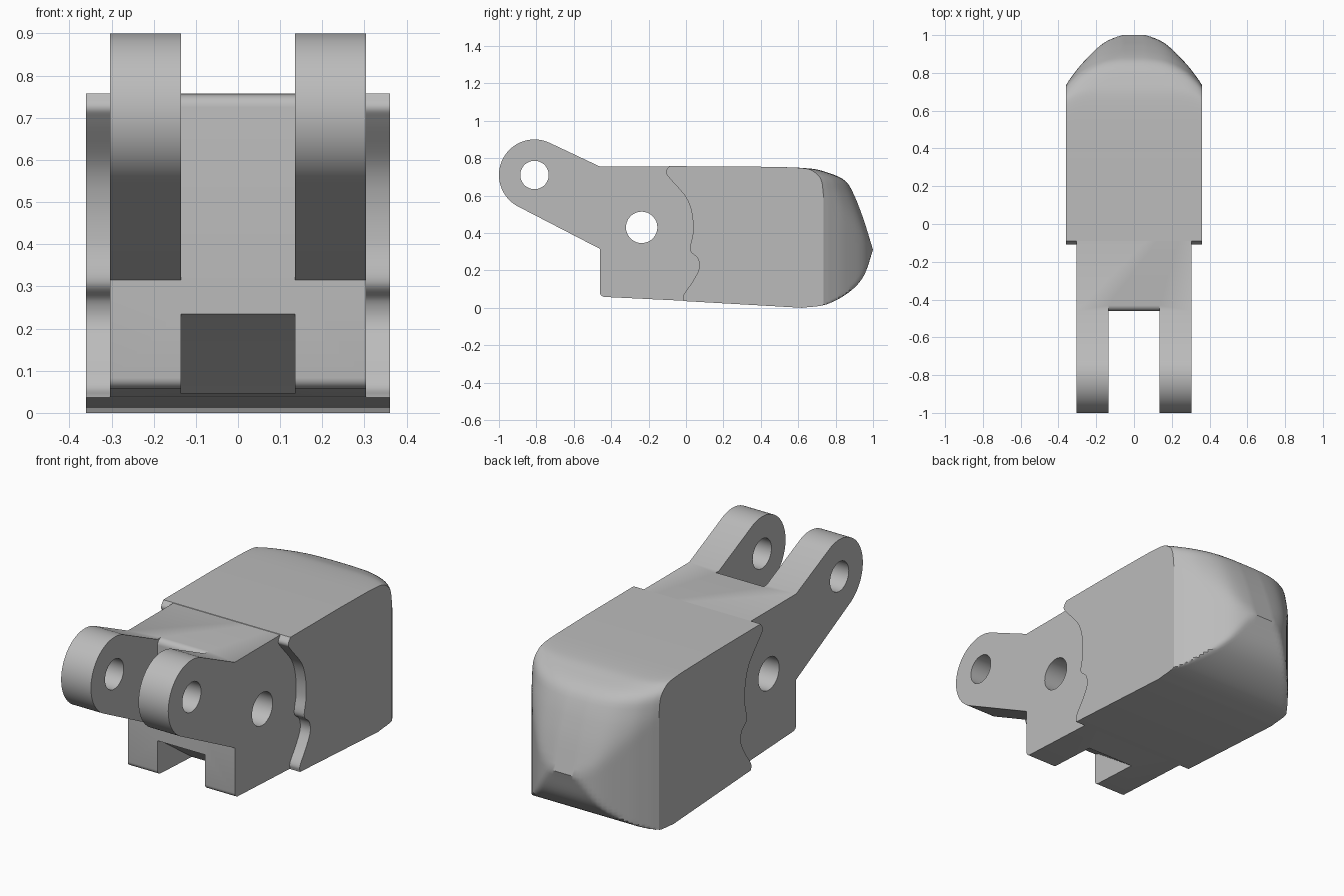
import bpy, bmesh, math
from mathutils import Vector

cube = bpy.data.objects.get("Cube")
if cube:
    bpy.data.objects.remove(cube, do_unlink=True)

grey = bpy.data.materials.new("plain grey")
grey.use_nodes = True
colour = (0.5, 0.5, 0.5, 1)
grey.diffuse_color = colour
grey.node_tree.nodes["Principled BSDF"].inputs["Base Color"].default_value = colour


def spline(points, steps=6):
    """Smooth curve through 2D points."""
    pts = [Vector(p) for p in points]
    pts = [2 * pts[0] - pts[1]] + pts + [2 * pts[-1] - pts[-2]]
    out = []
    for a, b, c, d in zip(pts, pts[1:], pts[2:], pts[3:]):
        for i in range(steps):
            t = i / steps
            out.append(0.5 * (2 * b + (c - a) * t + (2 * a - 5 * b + 4 * c - d) * t * t
                              + (3 * b - a - 3 * c + d) * t ** 3))
    return out + [pts[-2]]


def arc(y, z, radius, start, end, steps):
    angles = [math.radians(start + (end - start) * i / steps) for i in range(steps + 1)]
    return [(y + radius * math.cos(a), z + radius * math.sin(a)) for a in angles]


def loft(name, profile, columns, bend=None):
    """Sweep a closed side profile across x, optionally bending y per column."""
    bm = bmesh.new()
    rings = []
    for x in columns:
        rings.append([bm.verts.new((x, bend(x, y, z) if bend else y, z)) for y, z in profile])
    n = len(profile)
    for a, b in zip(rings, rings[1:]):
        for i in range(n):
            j = (i + 1) % n
            bm.faces.new((a[i], a[j], b[j], b[i]))
    bm.faces.new(rings[0])
    bm.faces.new(rings[-1])
    bmesh.ops.recalc_face_normals(bm, faces=bm.faces)
    mesh = bpy.data.meshes.new(name)
    bm.to_mesh(mesh)
    bm.free()
    mesh.materials.append(grey)
    obj = bpy.data.objects.new(name, mesh)
    bpy.context.collection.objects.link(obj)
    return obj


def activate(obj):
    bpy.ops.object.select_all(action='DESELECT')
    obj.select_set(True)
    bpy.context.view_layer.objects.active = obj


def cut(obj, cutter):
    cutter.hide_render = True
    mod = obj.modifiers.new("cut", 'BOOLEAN')
    mod.operation = 'DIFFERENCE'
    mod.solver = 'EXACT'
    mod.object = cutter
    activate(obj)
    bpy.ops.object.modifier_apply(modifier=mod.name)
    bpy.data.objects.remove(cutter, do_unlink=True)


# Hinge block with two raised lugs, drawn as one side profile
front, top = -0.46, 0.755
block_side = (arc(-0.81, 0.71, 0.19, 65, 242, 40) + [(front, 0.315)]
              + arc(front + 0.025, 0.083, 0.025, 180, 267, 5)
              + [(0.15, 0.03), (0.15, top), (front, top)])
block = loft("hinge_block", block_side, (-0.304, 0.304))

# Slot between the lugs, with a rounded upper lip
slot = [(-1.2, 0.25), (front, 0.25)] + arc(front + 0.03, top - 0.03, 0.03, 180, 90, 6) \
    + [(front + 0.03, 1.1), (-1.2, 1.1)]
cut(block, loft("slot_cutter", slot, (-0.135, 0.135)))

# Sloping notch under the front
notch = [(-0.6, 0.25), (front, 0.235), (-0.43, 0.222), (-0.18, 0.045), (-0.15, -0.1), (-0.6, -0.1)]
cut(block, loft("notch_cutter", notch, (-0.135, 0.135)))

# Pin holes
for y, z, radius in ((-0.81, 0.71, 0.076), (-0.237, 0.43, 0.084)):
    cut(block, loft("hole_cutter", arc(y, z, radius, 0, 350, 35), (-0.5, 0.5)))

# Shell: wavy front edge, domed rear end
wave = spline([(-0.012, 0.036), (-0.012, 0.07), (0.035, 0.14), (0.07, 0.21), (0.062, 0.265),
               (0.022, 0.31), (0.037, 0.4), (0.032, 0.5), (0.0, 0.59), (-0.085, 0.69),
               (-0.108, 0.725), (-0.09, 0.757)])
dome = spline([(0.3, 0.756), (0.62, 0.748), (0.75, 0.725), (0.88, 0.66), (0.95, 0.51), (1.0, 0.31)])
chin = spline([(1.0, 0.31), (0.95, 0.17), (0.87, 0.082), (0.75, 0.018), (0.62, 0.0)])
plan = spline([(0.0, 1.0), (0.06, 1.0), (0.165, 0.955), (0.27, 0.855), (0.33, 0.78), (0.361, 0.735)])
reach = {}
for x, y in plan:
    reach[round(x, 4)] = min(y, 1.0)


def round_end(x, y, z):
    """Limit y by the plan outline, blending softly on the upper half."""
    limit = reach[round(abs(x), 4)]
    soft = 0.22 * min(max((z - 0.31) / 0.32, 0.001), 1)
    h = max(soft - abs(y - limit), 0) / soft
    return min(y, limit) - h * h * soft / 4


half = sorted(reach)
columns = [-x for x in reversed(half[1:])] + half
shell = loft("rear_shell", wave + dome + chin[1:], columns, round_end)

for obj in (block, shell):
    activate(obj)
    bpy.ops.object.shade_smooth_by_angle(angle=math.radians(32))
